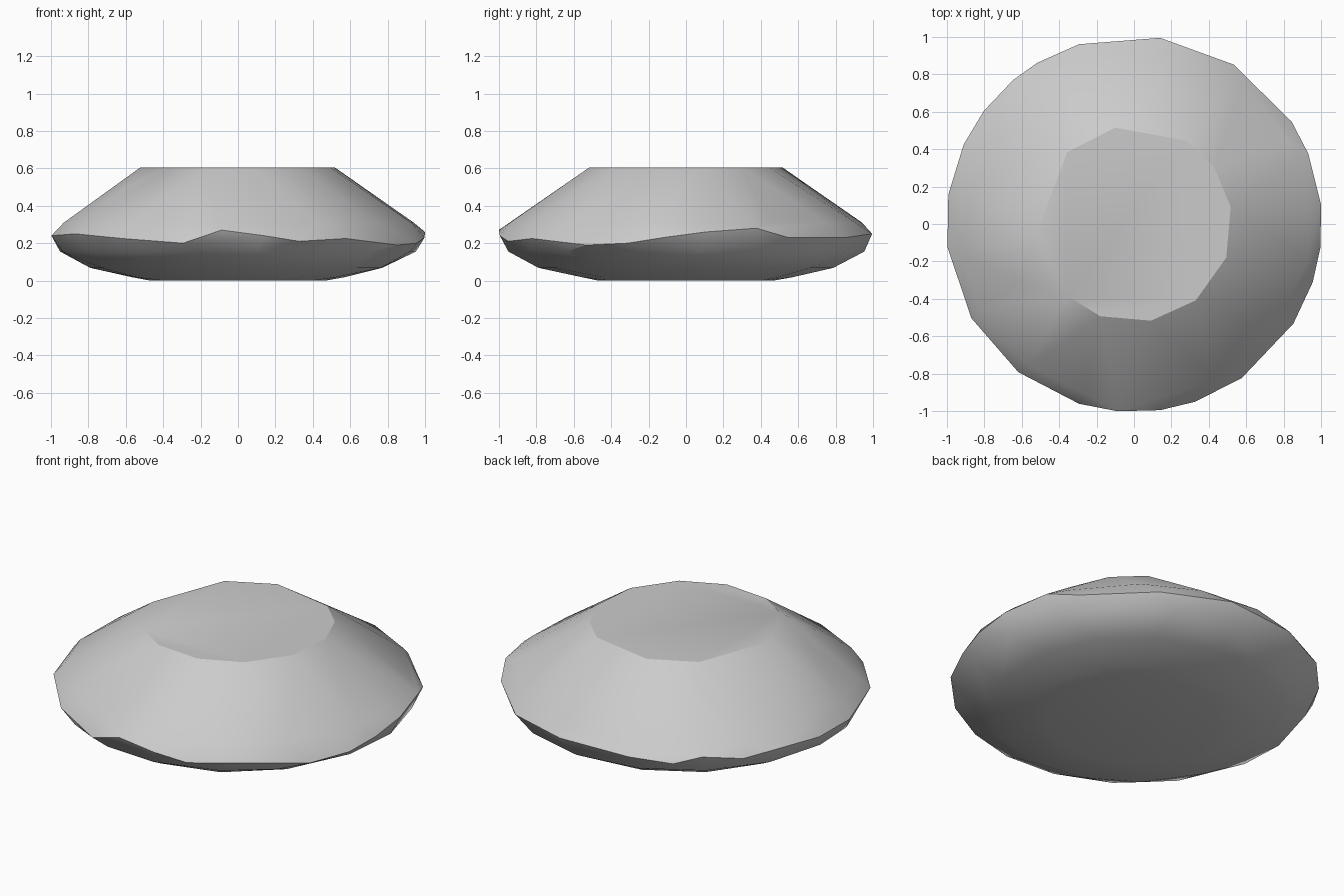
import bpy, bmesh, math, random

random.seed(4)

cube = bpy.data.objects.get("Cube")
if cube:
    bpy.data.objects.remove(cube, do_unlink=True)

stone = bpy.data.materials.new("plain_grey")
stone.use_nodes = True
grey = (0.6, 0.6, 0.6, 1)
stone.diffuse_color = grey
stone.node_tree.nodes["Principled BSDF"].inputs["Base Color"].default_value = grey

bm = bmesh.new()


def add_point(angle, radius, z):
    a = math.radians(angle)
    bm.verts.new((radius * math.cos(a), radius * math.sin(a), z))


def add_ring(count, radius, z, phase, jitter=0.0):
    step = 360 / count
    for i in range(count):
        add_point(phase + step * (i + random.uniform(-jitter, jitter)), radius, z)


# Flat table on top, with one chipped corner just below it
for angle in (10, -20, -51, -80, -110, -133, -174, 133, 101, 58, 35):
    add_point(angle, 0.525, 0.605)
add_point(-152.7, 0.675, 0.5)

# Uneven girdle: angle and height around the widest line
girdle = [(82, .25), (58, .23), (33, .23), (22, .28), (6, .26), (-7, .23),
          (-18, .2), (-32, .19), (-55, .225), (-71, .21), (-82, .24),
          (-95, .27), (-107, .2), (-128, .225), (-150, .25), (-173, .24),
          (171, .24), (155, .25), (143, .23), (130, .26), (121, .22), (107, .24)]
for angle, z in girdle:
    add_point(angle, 1.005, z)

# Crown shoulder above the girdle, rounded pavilion below it
add_ring(16, 0.945, 0.31, 8, 0.15)
add_ring(17, 0.955, 0.155, 3, 0.15)
add_ring(15, 0.79, 0.068, 11, 0.1)
add_ring(13, 0.57, 0.018, 5, 0.1)
add_ring(12, 0.47, 0.0, 0, 0.1)

# Wrap the points in facets and merge the coplanar ones
hull = bmesh.ops.convex_hull(bm, input=bm.verts[:])
spare = {g for g in hull["geom_interior"] + hull["geom_unused"]
         if isinstance(g, bmesh.types.BMVert)}
bmesh.ops.delete(bm, geom=list(spare), context="VERTS")
bmesh.ops.dissolve_limit(bm, angle_limit=math.radians(0.5),
                         verts=bm.verts[:], edges=bm.edges[:])
bmesh.ops.recalc_face_normals(bm, faces=bm.faces[:])

mesh = bpy.data.meshes.new("faceted_disc")
bm.to_mesh(mesh)
bm.free()
mesh.materials.append(stone)
disc = bpy.data.objects.new("faceted_disc", mesh)
bpy.context.collection.objects.link(disc)

# Soft shading with crisp table and girdle edges
bpy.ops.object.select_all(action="DESELECT")
disc.select_set(True)
bpy.context.view_layer.objects.active = disc
bpy.ops.object.shade_smooth_by_angle(angle=math.radians(30))
